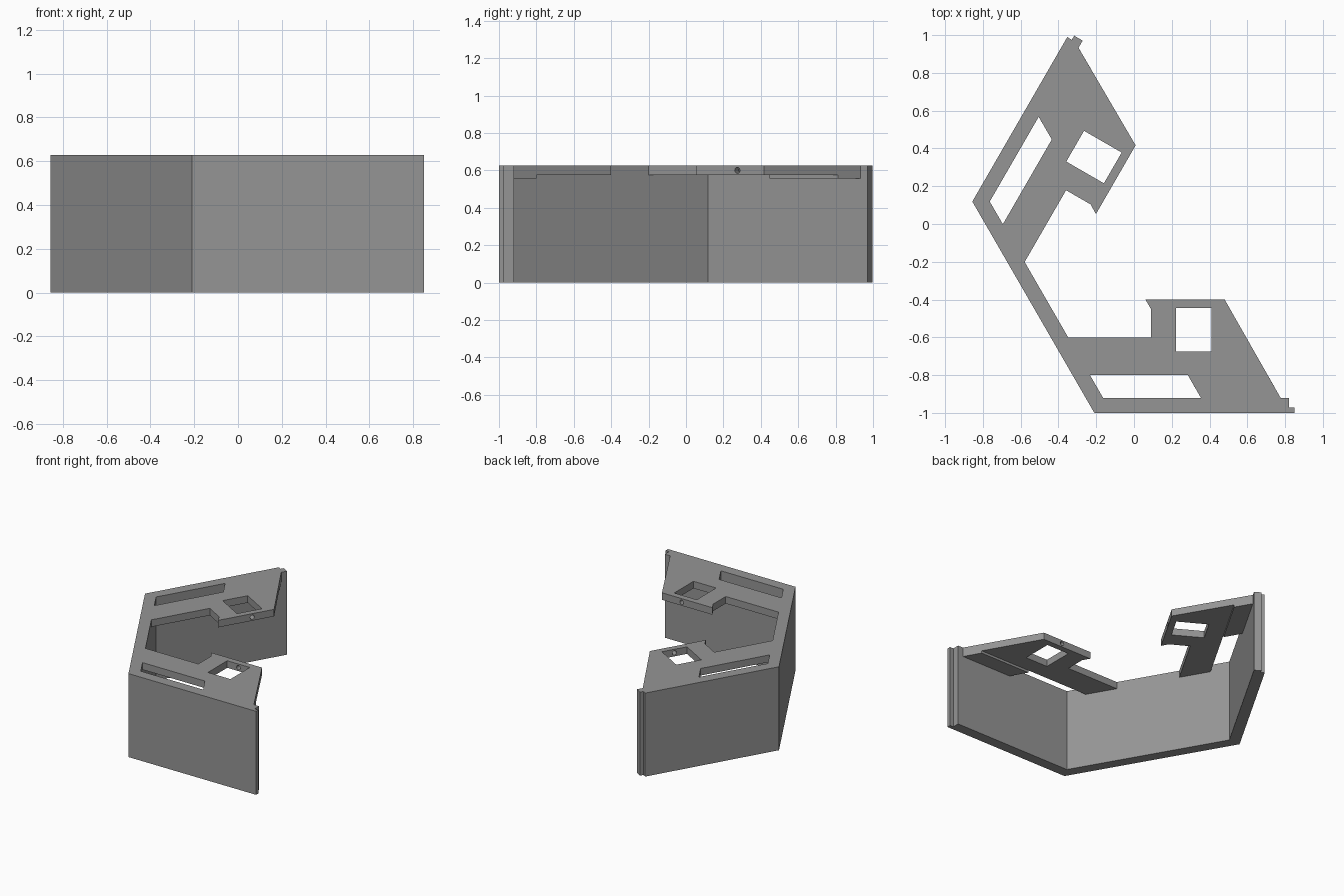
import bpy, bmesh, math
from mathutils import Vector, Matrix

if "Cube" in bpy.data.objects:
    bpy.data.objects.remove(bpy.data.objects["Cube"])

TOP, PLATE_Z, PAD_Z = 0.627, 0.574, 0.556
grey = bpy.data.materials.new("grey plastic")
grey.diffuse_color = (0.3, 0.3, 0.3, 1)
grey.use_nodes = True
grey.node_tree.nodes["Principled BSDF"].inputs["Base Color"].default_value = grey.diffuse_color


def prism(name, pts, z0, z1):
    """Extrude a flat outline from z0 up to z1."""
    bm = bmesh.new()
    face = bm.faces.new([bm.verts.new((x, y, z0)) for x, y in pts])
    ext = bmesh.ops.extrude_face_region(bm, geom=[face])
    bmesh.ops.translate(bm, vec=(0, 0, z1 - z0),
                        verts=[g for g in ext["geom"] if isinstance(g, bmesh.types.BMVert)])
    bmesh.ops.recalc_face_normals(bm, faces=bm.faces)
    me = bpy.data.meshes.new(name)
    bm.to_mesh(me)
    bm.free()
    me.materials.append(grey)
    ob = bpy.data.objects.new(name, me)
    bpy.context.collection.objects.link(ob)
    return ob


def cut(ob, cutter):
    mod = ob.modifiers.new("cut", 'BOOLEAN')
    mod.operation, mod.solver, mod.object = 'DIFFERENCE', 'EXACT', cutter
    bpy.context.view_layer.objects.active = ob
    bpy.ops.object.modifier_apply(modifier=mod.name)
    bpy.data.objects.remove(cutter)


# Symmetry line runs through the middle of the long wall at 30 degrees
mid = Vector((-0.532, -0.44, 0))
across = Vector((-0.5, math.sqrt(0.75), 0))
mirror = (Matrix.Translation(mid) @ Matrix.Scale(-1, 4, across) @ Matrix.Translation(-mid))


def flip(x, y):
    return (mirror @ Vector((x, y, 0))).xy


# Three-sided wall with interlocking lap joints on both ends
outer, inner = (-0.21, -1.0), (-0.256, -0.92)
inner = (outer[0] + 0.08 / math.tan(math.radians(60)), -0.92)
front_end = [(0.85, -1.0), (0.85, -0.972), (0.82, -0.972), (0.82, -0.92)]
back_end = [flip(0.82, -0.92), flip(0.82, -0.972), flip(0.795, -0.972), flip(0.795, -1.0)]
prism("wall", [outer] + front_end + [inner, flip(*inner)] + back_end + [flip(*outer)], 0, TOP)

# Top plate outline, its two openings and the thicker pad at its tip
s = 1 / math.sqrt(3)
plate = [inner, (inner[0] - 0.32 * s, -0.60), (0.09, -0.60), (0.09, -0.45), (0.06, -0.40),
         (0.48, -0.40), (0.776, -0.92)]
slot = [(-0.237, -0.80), (0.285, -0.80), (0.36, -0.93), (-0.162, -0.93)]
window = [(0.222, -0.675), (0.41, -0.675), (0.41, -0.445), (0.222, -0.445)]
pad = [(0.354, -0.92), (0.285, -0.80), (0.708, -0.80), (0.776, -0.92)]


def build_wing(side):
    top = prism(side + "_top_plate", plate, PLATE_Z, TOP)
    cut(top, prism("slot_cutter", slot, 0.5, 0.7))
    cut(top, prism("window_cutter", window, 0.5, 0.7))
    # Small round hole from the edge into the window
    bpy.ops.mesh.primitive_cylinder_add(vertices=24, radius=0.016, depth=0.12,
                                        location=(0.316, -0.42, 0.6),
                                        rotation=(math.pi / 2, 0, 0))
    cut(top, bpy.context.object)
    return [top, prism(side + "_tip_pad", pad, PAD_Z, PLATE_Z)]


build_wing("front")
for part in build_wing("back"):
    part.data.transform(mirror)
    part.data.flip_normals()
